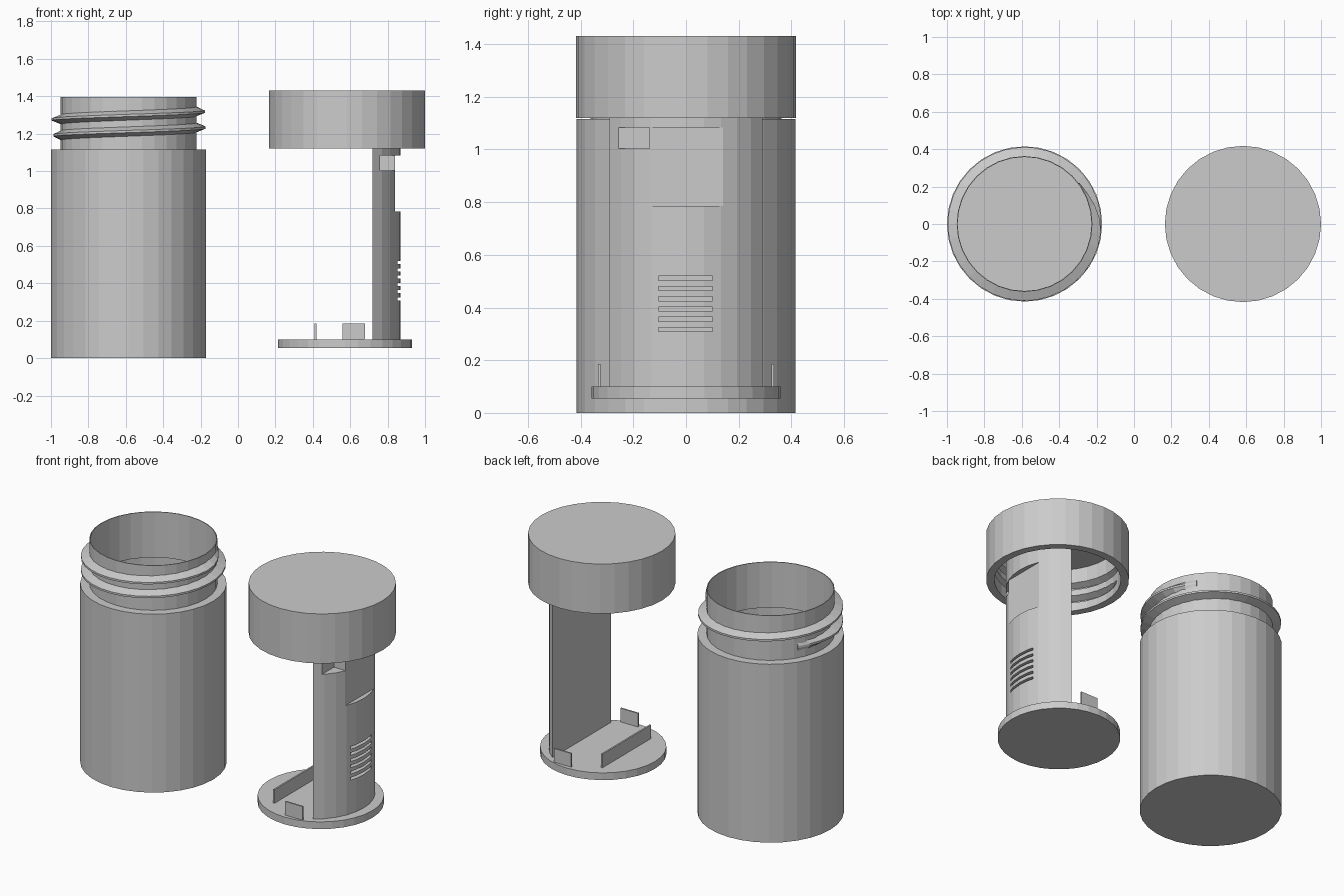
import bpy, bmesh
from math import sin, cos, pi, radians, sqrt, asin

if "Cube" in bpy.data.objects:
    bpy.data.objects.remove(bpy.data.objects["Cube"])

SIDES = 32
JAR_X, CAP_X, BASE_X = -0.585, 0.5825, 0.5725


def finish(name, bm, loc=(0, 0, 0)):
    bmesh.ops.recalc_face_normals(bm, faces=bm.faces)
    mesh = bpy.data.meshes.new(name)
    bm.to_mesh(mesh)
    bm.free()
    ob = bpy.data.objects.new(name, mesh)
    ob.location = loc
    bpy.context.collection.objects.link(ob)
    return ob


def lathe(name, profile, x):
    """Revolve an (r, z) profile that starts and ends on the axis."""
    bm = bmesh.new()
    rings = []
    for r, z in profile:
        if r == 0:
            rings.append([bm.verts.new((0, 0, z))])
        else:
            rings.append([bm.verts.new((r * cos(2 * pi * i / SIDES), r * sin(2 * pi * i / SIDES), z))
                          for i in range(SIDES)])
    for a, b in zip(rings, rings[1:]):
        if len(a) == 1:
            bm.faces.new(b)
        elif len(b) == 1:
            bm.faces.new(a)
        else:
            for i in range(SIDES):
                j = (i + 1) % SIDES
                bm.faces.new((a[i], a[j], b[j], b[i]))
    for v in [v for v in bm.verts if not v.link_faces]:
        bm.verts.remove(v)
    return finish(name, bm, (x, 0, 0))


def thread(name, root, tip, x, half=0.026, start=150, end=757, pitch=0.086):
    """Helical ridge whose ends taper into the neck."""
    bm = bmesh.new()
    n = 56
    rings = []
    for i in range(n + 1):
        deg = start + (end - start) * i / n
        a = radians(deg)
        z = 1.19 + pitch * (deg - 180) / 360
        k = max(0.12, min(1, (deg - start) / 40, (end - deg) / 40))
        t = root + (tip - root) * k
        section = [(root, -half), (t, -0.006), (t, 0.006), (root, half)]
        rings.append([bm.verts.new((r * cos(a), r * sin(a), z + h)) for r, h in section])
    for a, b in zip(rings, rings[1:]):
        for i in range(4):
            j = (i + 1) % 4
            bm.faces.new((a[i], a[j], b[j], b[i]))
    bm.faces.new(rings[0])
    bm.faces.new(rings[-1])
    return finish(name, bm, (x, 0, 0))


def box(name, x0, x1, y0, y1, z0, z1):
    bm = bmesh.new()
    bmesh.ops.create_cube(bm, size=1)
    for v in bm.verts:
        v.co = ((x0 + x1) / 2 + v.co.x * (x1 - x0),
                (y0 + y1) / 2 + v.co.y * (y1 - y0),
                (z0 + z1) / 2 + v.co.z * (z1 - z0))
    return finish(name, bm)


def cut(target, cutter):
    mod = target.modifiers.new("cut", 'BOOLEAN')
    mod.operation, mod.solver, mod.object = 'DIFFERENCE', 'EXACT', cutter
    bpy.context.view_layer.objects.active = target
    bpy.ops.object.modifier_apply(modifier=mod.name)
    bpy.data.objects.remove(cutter)


# Thin-walled jar with a narrower threaded neck
lathe("jar", [(0, 0), (0.415, 0), (0.415, 1.115), (0.363, 1.115), (0.363, 1.395),
              (0.358, 1.395), (0.358, 1.11), (0.411, 1.11), (0.411, 0.03), (0, 0.03)], JAR_X)
thread("jar_thread", 0.361, 0.411, JAR_X)

# Screw cap with a matching internal groove
cap = lathe("cap", [(0, 1.43), (0.4175, 1.43), (0.4175, 1.12), (0.37, 1.12),
                    (0.37, 1.40), (0, 1.40)], CAP_X)
cut(cap, thread("groove_cutter", 0.355, 0.411, CAP_X, half=0.03))

# Base disc of the insert
lathe("insert_base", [(0, 0.055), (0.358, 0.055), (0.358, 0.10), (0, 0.10)], BASE_X)

# Column: circular segment with a flat back
R, cx, back = 0.355, 0.515, 0.72
half_angle = asin(0.29 / R)
bm = bmesh.new()
arc = [half_angle * (i / 5 - 1) for i in range(11)]
low = [bm.verts.new((cx + R * cos(a), R * sin(a), 0.09)) for a in arc]
low[0].co.x = low[-1].co.x = back
ext = bmesh.ops.extrude_face_region(bm, geom=[bm.faces.new(low)])
for v in ext["geom"]:
    if isinstance(v, bmesh.types.BMVert):
        v.co.z = 1.405
column = finish("insert_column", bm)

# Window pocket, side notch and vent slots in the column
cut(column, box("window_cutter", 0.84, 1, -0.147, 0.14, 0.785, 1.083))
cut(column, box("notch_cutter", 0.76, 1, -0.32, -0.138, 1.003, 1.083))
for i in range(6):
    z = 0.317 + 0.0388 * i
    cut(column, box("vent_cutter", 0.835, 1, -0.105, 0.10, z - 0.008, z + 0.008))

# Retaining wall and side clips on the base
box("retaining_wall", 0.41, 0.42, -0.24, 0.24, 0.095, 0.185)
for side, y in (("front", -0.329), ("back", 0.329)):
    box(side + "_clip", 0.56, 0.68, y - 0.005, y + 0.005, 0.095, 0.185)
